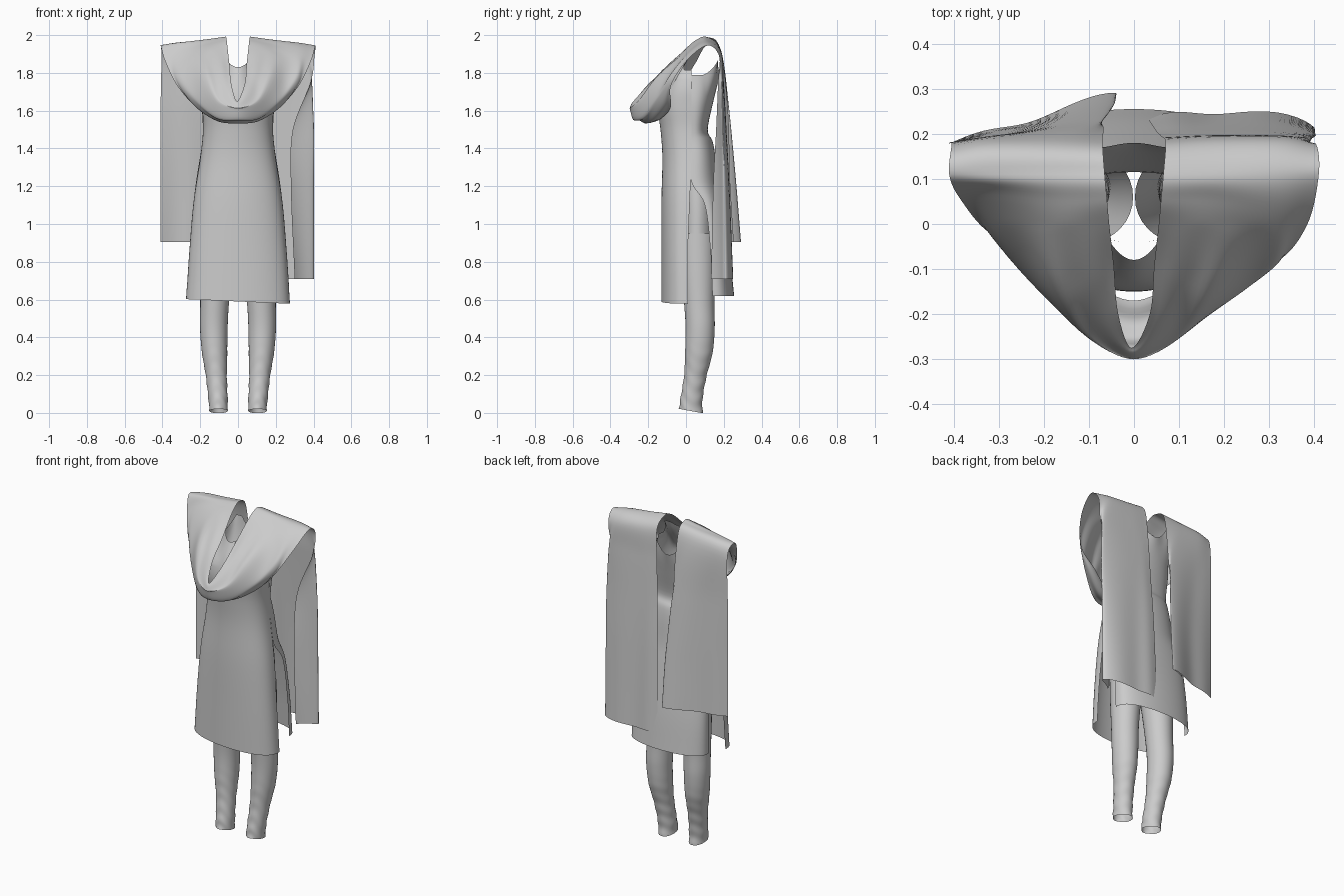
import bpy, math
from math import sin, cos, pi
from mathutils import Vector

if "Cube" in bpy.data.objects:
    bpy.data.objects.remove(bpy.data.objects["Cube"])


def catmull(pts, n):
    """Smooth curve through pts, n samples per span."""
    pts = [Vector(p) for p in pts]
    ext = [2 * pts[0] - pts[1]] + pts + [2 * pts[-1] - pts[-2]]
    out = []
    for i in range(len(pts) - 1):
        a, b, c, d = ext[i:i + 4]
        for k in range(n):
            t = k / n
            out.append(0.5 * (2 * b + (c - a) * t + (2 * a - 5 * b + 4 * c - d) * t * t
                              + (3 * b - a - 3 * c + d) * t ** 3))
    return out + [pts[-1]]


def sheet(name, rows, closed=False):
    """Smooth mesh from a grid of points."""
    w = len(rows[0])
    verts = [p for r in rows for p in r]
    faces = []
    for i in range(len(rows) - 1):
        for j in range(w if closed else w - 1):
            k = (j + 1) % w
            faces.append((i * w + j, i * w + k, (i + 1) * w + k, (i + 1) * w + j))
    me = bpy.data.meshes.new(name)
    me.from_pydata(verts, [], faces)
    me.polygons.foreach_set("use_smooth", [True] * len(faces))
    ob = bpy.data.objects.new(name, me)
    bpy.context.collection.objects.link(ob)
    return ob


def profile(stations, n):
    """Interpolate stations of up to six components."""
    a = catmull([s[:3] for s in stations], n)
    b = catmull([(*s[3:], 0, 0)[:3] for s in stations], n)
    return [(*p, *q) for p, q in zip(a, b)]


# Dress panels: z, half width, edge y, centre y; straps lean to strap_y
def panel(name, stations, base, strap_y):
    rows = []
    for z, hw, ye, yc, *_ in profile(stations, 5):
        row = []
        k = max(0, (z - base) / (stations[-1][0] - base))
        for j in range(41):
            u = -1 + j / 20
            x = hw * sin(u * pi / 2)
            y = ye + (yc - ye) * max(0.0, cos(u * pi / 2)) ** 0.75
            # scoop the neckline, lift the shoulder straps, lower the armhole
            lift = k * min(1, (abs(x) / 0.09) ** 2)
            lift *= 1 - min(1, max(0, (abs(x) - 0.13) / 0.03))
            row.append((x, y + (strap_y - y) * lift, z + 0.08 * lift - 0.015 * (z > 1.8) * (abs(x) > .14)
                        - (0.012 * x / 0.27 if z < 0.65 and yc < 0 else 0)))
        rows.append(row)
    return sheet(name, rows)


panel("dress_front", [(0.59, .275, .01, -.13), (0.85, .258, .01, -.13), (1.12, .235, .02, -.13),
                      (1.35, .20, .03, -.125), (1.5, .185, .03, -.135), (1.62, .19, .03, -.15),
                      (1.72, .19, .03, -.13), (1.83, .165, .03, -.08)], 1.7, .025)
panel("dress_back", [(0.62, .25, .14, .255), (0.85, .245, .13, .23), (1.10, .235, .10, .19),
                     (1.22, .222, .03, .17), (1.36, .20, .03, .155), (1.44, .187, .03, .14),
                     (1.50, .185, .03, .115), (1.65, .19, .03, .145), (1.79, .17, .03, .18)], 1.68, .17)


# Leggings: z, centre x, centre y, radius x, radius y
leg = [(0.01, .103, .025, .049, .063), (0.08, .106, .03, .051, .058), (0.2, .115, .05, .056, .06),
       (0.32, .124, .068, .067, .073), (0.45, .128, .075, .073, .077), (0.58, .124, .07, .076, .08),
       (0.75, .115, .065, .085, .09), (0.95, .10, .06, .098, .10)]


def tube(name, stations, side):
    rows = []
    for z, cx, cy, rx, ry in [s[:5] for s in profile(stations, 10)]:
        row = []
        for j in range(32):
            a = 2 * pi * j / 32
            wr = 1 + 0.035 * max(0, 1 - z / 0.4) * sin(z * 80 + 2.5 * sin(a) + 2 * cos(2 * a))
            tilt = -0.2 * ry * sin(a) * max(0, 1 - z / 0.1)
            row.append((side * (cx + rx * wr * cos(a)), cy + ry * wr * sin(a), z + tilt))
        rows.append(row)
    return sheet(name, rows, True)


for side, label in ((1, "left"), (-1, "right")):
    tube("legging_" + label, leg, side)
tube("legging_hips", [(0.93, 0, .06, .198, .10), (1.1, 0, .06, .195, .10), (1.28, 0, .05, .18, .09)], 1)


# Shawl: cross-sections from inner edge to outer edge, centre of swag to shoulder
swag = [
    [(.035, -.20, 1.74), (.10, -.25, 1.65), (.12, -.21, 1.555), (.10, -.13, 1.56)],
    [(.045, -.09, 1.84), (.15, -.16, 1.77), (.24, -.15, 1.66), (.22, -.08, 1.62)],
    [(.055, -.00, 1.93), (.18, -.03, 1.89), (.31, -.08, 1.79), (.32, -.08, 1.73)],
    [(.06, .055, 1.975), (.18, .05, 1.95), (.32, .02, 1.91), (.385, .0, 1.86)],
    [(.065, .11, 1.99), (.18, .11, 1.975), (.32, .11, 1.96), (.41, .11, 1.945)],
    [(.07, .18, 1.93), (.18, .185, 1.92), (.32, .185, 1.91), (.405, .175, 1.89)]]
middle = [(-.005, -.275, 1.65), (0, -.30, 1.61), (0, -.26, 1.545), (0, -.17, 1.54)]
# Hanging ends: z, then (x, y) with a fold-back at one edge
left_end = [[(x, y, z) for x, y in sec] for z, sec in (
    (1.75, [(.06, .195), (.18, .20), (.375, .195), (.385, .17)]),
    (1.5, [(.05, .205), (.18, .215), (.40, .2), (.29, .16)]),
    (1.2, [(.04, .22), (.19, .23), (.40, .21), (.28, .145)]),
    (0.71, [(.03, .235), (.2, .25), (.40, .22), (.30, .135)]))]
right_end = [[(x, y, z) for x, y in sec] for z, sec in (
    (1.6, [(.07, .22), (.09, .23), (.26, .205), (.41, .18)]),
    (1.25, [(.11, .23), (.05, .265), (.22, .225), (.41, .18)]),
    (0.905, [(.14, .25), (.04, .295), (.22, .235), (.41, .18)]))]


def pull_back(x, y):
    """The right shoulder of the swag sits a little further back."""
    return y + .06 * min(1, max(0, (x - .17) / .13)) * min(1, max(0, (.11 - y) / .12))


mirror = [[(-x, pull_back(x, y), z) for x, y, z in sec] for sec in swag + right_end]
stations = mirror[::-1] + [middle] + swag + left_end

across = [catmull(sec, 10) for sec in stations]
columns = [catmull([sec[j] for sec in across], 8) for j in range(len(across[0]))]
for j, col in enumerate(columns):
    v = j / (len(columns) - 1)
    for p in col:                     # soft folds in the hanging cloth and swag
        if p.y < 0:
            amp = 0.012 * min(1, -p.y / 0.12)
            p.z += amp * sin(v * 20) * min(1, 4 * v * (1 - v))
        elif p.z < 1.8:
            p.y += 0.006 * sin(v * 16) * (1.8 - p.z)
sheet("draped_shawl", columns)
